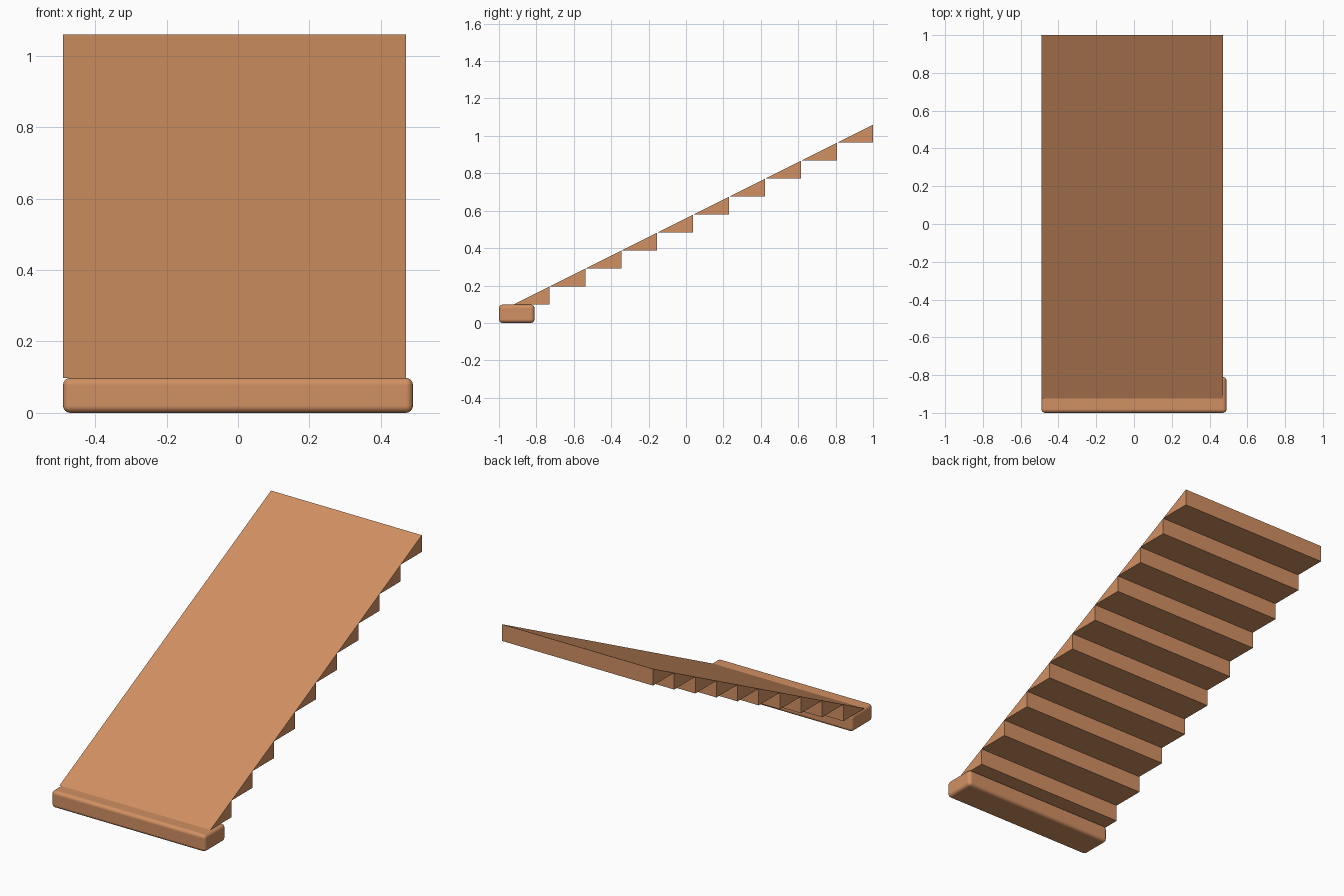
import bpy
import bmesh

if "Cube" in bpy.data.objects:
    bpy.data.objects.remove(bpy.data.objects["Cube"])

STEPS = 10
RUN, RISE = 0.1923, 0.0962
X0, X1 = -0.49, 0.47
Y0, Z0 = -0.923, 0.098

wood = bpy.data.materials.new("wood")
wood.diffuse_color = (0.64, 0.28, 0.125, 1)
wood.use_nodes = True
wood.node_tree.nodes["Principled BSDF"].inputs["Base Color"].default_value = wood.diffuse_color


def add_object(name, bm):
    bmesh.ops.recalc_face_normals(bm, faces=bm.faces)
    mesh = bpy.data.meshes.new(name)
    bm.to_mesh(mesh)
    bm.free()
    mesh.materials.append(wood)
    obj = bpy.data.objects.new(name, mesh)
    bpy.context.collection.objects.link(obj)
    return obj


# Sloped wedges: one triangular profile extruded across, repeated up the flight
bm = bmesh.new()
profile = [(0, 0), (RUN, 0), (RUN, RISE)]
face = bm.faces.new([bm.verts.new((X0, y, z)) for y, z in profile])
ext = bmesh.ops.extrude_face_region(bm, geom=[face])
side = [v for v in ext["geom"] if isinstance(v, bmesh.types.BMVert)]
bmesh.ops.translate(bm, verts=side, vec=(X1 - X0, 0, 0))
wedges = add_object("stair_wedges", bm)
wedges.location = (0, Y0, Z0)
array = wedges.modifiers.new("flight", 'ARRAY')
array.count = STEPS
array.use_relative_offset = False
array.use_constant_offset = True
array.constant_offset_displace = (0, RUN, RISE)

# Rounded bottom step
bm = bmesh.new()
bmesh.ops.create_cube(bm, size=1)
bmesh.ops.scale(bm, verts=bm.verts, vec=(0.98, 0.19, Z0))
bmesh.ops.translate(bm, verts=bm.verts, vec=(0, -0.905, Z0 / 2))
step = add_object("bottom_step", bm)
bevel = step.modifiers.new("rounded_edges", 'BEVEL')
bevel.width = 0.02
bevel.segments = 4
for poly in step.data.polygons:
    poly.use_smooth = True
bevel.harden_normals = True
